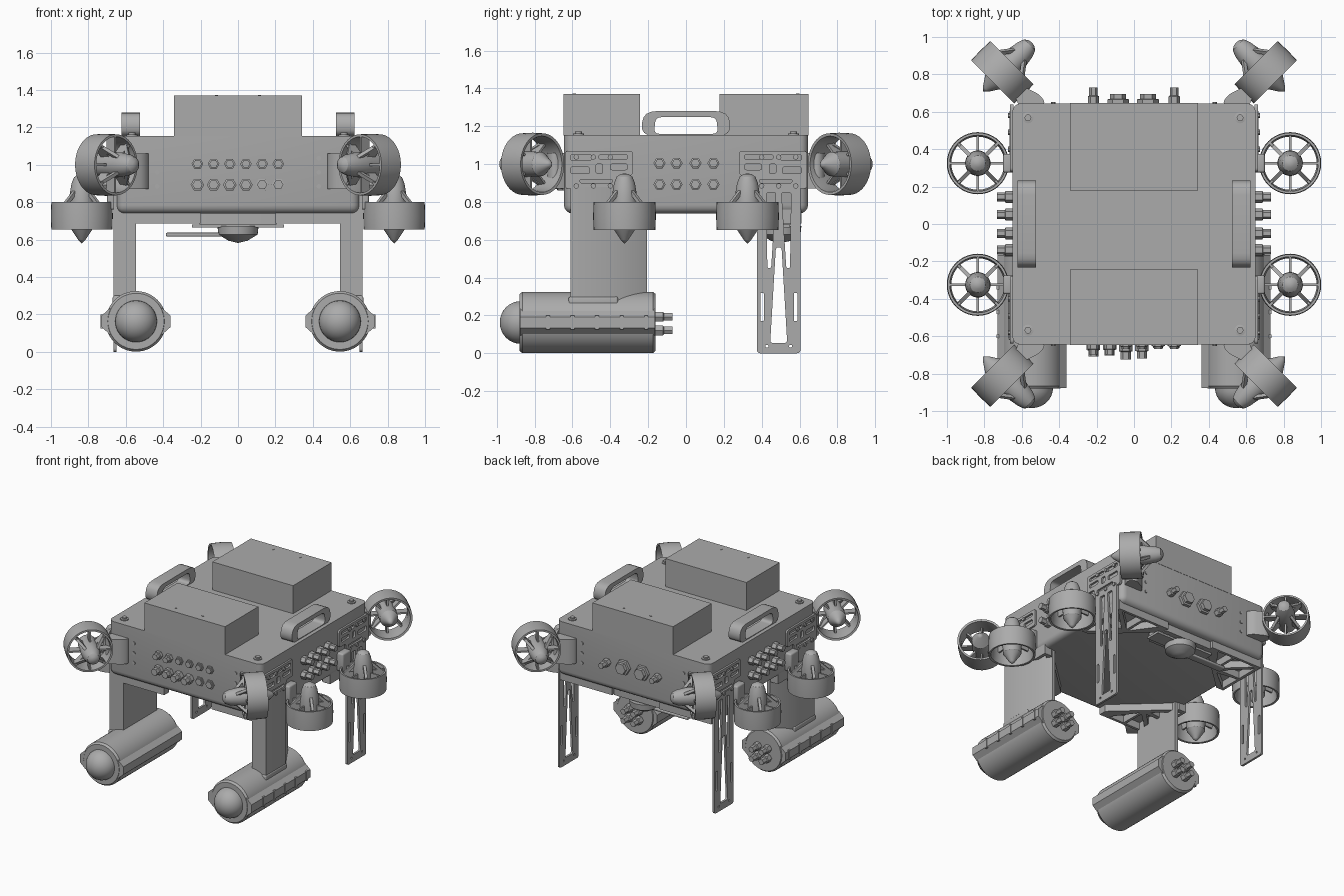
import bpy, bmesh, math
from mathutils import Matrix, Vector

if "Cube" in bpy.data.objects:
    bpy.data.objects.remove(bpy.data.objects["Cube"])

grey = bpy.data.materials.new("light_grey")
grey.use_nodes = True
GREY = (0.41, 0.41, 0.41, 1)
grey.diffuse_color = GREY
grey.node_tree.nodes["Principled BSDF"].inputs["Base Color"].default_value = GREY


def add(name, bm, mirror="", matrix=None):
    """Create the object, plus copies mirrored over the given axes."""
    if matrix:
        bm.transform(matrix)
    bmesh.ops.recalc_face_normals(bm, faces=bm.faces)
    for sx in (1, -1) if "x" in mirror else (1,):
        for sy in (1, -1) if "y" in mirror else (1,):
            part = bm.copy()
            part.transform(Matrix.Diagonal((sx, sy, 1, 1)))
            if sx * sy < 0:
                bmesh.ops.reverse_faces(part, faces=part.faces)
            label = name
            if "y" in mirror:
                label += "_back" if sy > 0 else "_front"
            if "x" in mirror:
                label += "_left" if sx > 0 else "_right"
            mesh = bpy.data.meshes.new(label)
            part.to_mesh(mesh)
            part.free()
            mesh.materials.append(grey)
            mesh.shade_smooth()
            mesh.set_sharp_from_angle(angle=math.radians(32))
            bpy.context.collection.objects.link(bpy.data.objects.new(label, mesh))
    bm.free()


def box(name, lo, hi, mirror="", bevel=0.0):
    lo, hi = Vector(lo), Vector(hi)
    bm = bmesh.new()
    size = hi - lo
    bmesh.ops.create_cube(bm, size=1, matrix=Matrix.Translation((lo + hi) / 2) @ Matrix.Diagonal((*size, 1)))
    if bevel:
        bmesh.ops.bevel(bm, geom=bm.edges[:], offset=bevel, segments=3, profile=0.5, affect="EDGES")
    add(name, bm, mirror)


def aim(pos, direction):
    return Matrix.Translation(pos) @ Vector(direction).to_track_quat("Z", "Y").to_matrix().to_4x4()


def lathe(name, profile, pos, direction=(0, 0, 1), mirror="", steps=32):
    """Revolve (radius, height) points about an axis."""
    bm = bmesh.new()
    verts = [bm.verts.new((r, 0, h)) for r, h in profile]
    edges = [bm.edges.new(p) for p in zip(verts, verts[1:])]
    bmesh.ops.spin(bm, geom=verts + edges, cent=(0, 0, 0), axis=(0, 0, 1), angle=math.tau, steps=steps)
    bmesh.ops.remove_doubles(bm, verts=bm.verts, dist=1e-5)
    add(name, bm, mirror, aim(pos, direction))


def rounded(points, r):
    """Round every corner of a closed outline."""
    out = []
    for i, p in enumerate(points):
        p, a, b = Vector(p), Vector(points[i - 1]), Vector(points[(i + 1) % len(points)])
        a = p + (a - p).normalized() * min(r, (a - p).length * 0.45)
        b = p + (b - p).normalized() * min(r, (b - p).length * 0.45)
        for k in range(5):
            t = k / 4
            out.append(a * (1 - t) ** 2 + p * 2 * t * (1 - t) + b * t * t)
    return out


def rect(a0, b0, a1, b1, r=0.01):
    return rounded([(a0, b0), (a1, b0), (a1, b1), (a0, b1)], r)


PLANES = {"xy": ((1, 0, 0), (0, 1, 0), (0, 0, 1)),
          "yz": ((0, 0, 1), (1, 0, 0), (0, 1, 0)),
          "xz": ((1, 0, 0), (0, 0, 1), (0, 1, 0))}


def plate(name, loops, start, end, plane, mirror="", matrix=None):
    """Extrude an outline with holes from start to end across a plane."""
    bm = bmesh.new()
    for loop in loops:
        verts = [bm.verts.new((p[0], p[1], start)) for p in loop]
        for i, v in enumerate(verts):
            bm.edges.new((verts[i - 1], v))
    bmesh.ops.triangle_fill(bm, edges=bm.edges[:], use_beauty=True)
    new = bmesh.ops.extrude_face_region(bm, geom=bm.faces[:], use_keep_orig=True)["geom"]
    for v in new:
        if isinstance(v, bmesh.types.BMVert):
            v.co.z = end
    turn = Matrix(PLANES[plane]).to_4x4()
    add(name, bm, mirror, matrix @ turn if matrix else turn)


def thruster(name, pos, direction):
    lathe(name + "_duct", [(0.148, -0.07), (0.163, -0.072), (0.166, 0), (0.163, 0.075), (0.15, 0.075),
                           (0.142, 0), (0.148, -0.07)], pos, direction, "xy", 40)
    lathe(name + "_hub", [(0, -0.145), (0.02, -0.125), (0.055, -0.072), (0.064, -0.06), (0.068, 0.05),
                          (0.066, 0.11), (0.055, 0.175), (0.042, 0.208), (0.022, 0.222), (0, 0.226)],
          pos, direction, "xy")
    # Radial vanes and sloping rear fins
    bm = bmesh.new()
    for k in range(8):
        turn = Matrix.Rotation(k * math.tau / 8, 4, "Z")
        bmesh.ops.create_cube(bm, size=1, matrix=turn @ Matrix.Translation((0.105, 0, 0.04))
                              @ Matrix.Diagonal((0.095, 0.012, 0.06, 1)))
        if k % 2:
            fin = Matrix.Translation((0.095, 0, 0.09)) @ Matrix.Rotation(0.75, 4, "Y")
            bmesh.ops.create_cube(bm, size=1, matrix=turn @ fin @ Matrix.Diagonal((0.13, 0.02, 0.02, 1)))
    add(name + "_vanes", bm, "xy", aim(pos, direction))


def connector(name, pos, direction, r, length, mirror=""):
    lathe(name, [(0, 0), (r, 0), (r, length * 0.45), (r * 0.75, length * 0.5), (r * 0.75, length), (0, length)],
          pos, direction, mirror, 6)


# Hull: rounded corners, with a softened lower edge
bm = bmesh.new()
bmesh.ops.create_cube(bm, size=1, matrix=Matrix.Translation((0, 0, 0.947)) @ Matrix.Diagonal((1.3, 1.29, 0.416, 1)))
low = [e for e in bm.edges if min(v.co.z for v in e.verts) < 0.8]
bmesh.ops.bevel(bm, geom=low, offset=0.045, segments=4, profile=0.5, affect="EDGES")
add("hull", bm)
box("top_box_front", (-0.343, -0.647, 1.15), (0.343, -0.243, 1.37))
box("top_box_back", (-0.343, 0.178, 1.15), (0.343, 0.647, 1.37))

# Carry handles
arch = rounded([(-0.24, 1.15), (-0.225, 1.28), (0.225, 1.28), (0.24, 1.15)], 0.07)
gap = rounded([(-0.17, 1.16), (-0.16, 1.248), (0.16, 1.248), (0.17, 1.16)], 0.03)
plate("handle", [arch, gap], 0.525, 0.622, "yz", "x")

# Bolts on the lid and small screws on the ends
lathe("lid_bolt", [(0.03, 0), (0.03, 0.008), (0.018, 0.01), (0.018, 0.02), (0, 0.02)],
      (0.567, 0.568, 1.153), mirror="xy", steps=16)
lathe("box_screw", [(0.009, 0), (0.009, 0.004), (0, 0.004)], (0.115, 0.59, 1.369), mirror="xy", steps=10)
for z in (0.885, 0.96, 1.035):
    lathe("end_screw", [(0.012, 0), (0.012, 0.008), (0, 0.008)], (0.432, 0.643, z), (0, 1, 0), "xy", 10)

# Thrusters and their mounts
thruster("vertical_thruster", (0.835, 0.325, 0.725), (0, 0, 1))
thruster("corner_thruster", (0.705, 0.81, 1.0), (-1, 1, 0))
box("vertical_mount", (0.64, 0.275, 0.76), (0.70, 0.375, 0.90), "xy", 0.012)
mount = rounded([(0.47, 0.64), (0.60, 0.60), (0.645, 0.70), (0.60, 0.74), (0.50, 0.69)], 0.03)
plate("corner_mount", [mount], 0.87, 1.06, "xy", "xy")

# Connectors on the front, back and sides
for i in range(6):
    x = -0.217 + i * 0.0865
    connector("front_upper_connector", (x, -0.644, 1.005), (0, -1, 0), 0.031, 0.025 if i > 1 else 0.055)
    connector("front_lower_connector", (x, -0.644, 0.893), (0, -1, 0), 0.036, (0.065, 0.06, 0.08, 0.075, 0.02, 0.02)[i])
for x, r, length in ((-0.217, 0.03, 0.085), (-0.085, 0.058, 0.05), (0.075, 0.058, 0.05), (0.215, 0.03, 0.085)):
    connector("back_connector", (x, 0.644, 0.95), (0, 1, 0), r, length)
for y in (-0.14, -0.05, 0.05, 0.145):
    for z in (1.005, 0.893):
        connector("side_connector", (0.648, y, z), (1, 0, 0), 0.032, 0.085, "x")

# Slotted side plates
holes = [rect(0.31, 0.97, 0.40, 1.0), rect(0.31, 1.025, 0.46, 1.05), rect(0.44, 0.95, 0.475, 1.0),
         rect(0.5, 1.02, 0.61, 1.05), rect(0.51, 0.95, 0.61, 0.985), rect(0.39, 0.9, 0.56, 0.92)]
side = rounded([(0.28, 0.94), (0.28, 1.07), (0.64, 1.07), (0.64, 0.87), (0.37, 0.87), (0.36, 0.94)], 0.02)
plate("side_plate", [side] + holes, 0.645, 0.664, "yz", "xy")
for y in (0.4, 0.49, 0.58):
    for z in (0.885, 1.037):
        lathe("side_bolt", [(0.014, 0), (0.014, 0.012), (0, 0.012)], (0.662, y, z), (1, 0, 0), "xy", 10)

# Back legs: thin plates with tapering cutouts
cuts = [rounded([(0.445, 0.055), (0.535, 0.055), (0.505, 0.56), (0.475, 0.56)], 0.015),
        rounded([(0.425, 0.85), (0.475, 0.85), (0.45, 0.45), (0.43, 0.45)], 0.012),
        rounded([(0.505, 0.85), (0.555, 0.85), (0.55, 0.45), (0.53, 0.45)], 0.012),
        rect(0.393, 0.17, 0.412, 0.32, 0.008), rect(0.57, 0.17, 0.589, 0.32, 0.008),
        rect(0.42, 0.03, 0.435, 0.045, 0.006), rect(0.545, 0.03, 0.56, 0.045, 0.006)]
plate("back_leg", [rect(0.375, 0, 0.605, 0.89, 0.02)] + cuts, 0.65, 0.666, "yz", "x")

# Lower pods with domes, rails and rear plugs
POD = Vector((0.545, 0, 0.163))
lathe("pod", [(0, -0.88), (0.15, -0.88), (0.162, -0.865), (0.162, -0.175), (0.15, -0.16), (0, -0.16)],
      POD, (0, 1, 0), "x", 48)
dome = [(0.112 * math.cos(k * math.pi / 16), -0.876 - 0.108 * math.sin(k * math.pi / 16)) for k in range(9)]
lathe("pod_dome", dome, POD, (0, 1, 0), "x", 40)
rail = [(-0.185, -0.03), (-0.185, 0.03), (-0.14, 0.07), (0.14, 0.07),
        (0.185, 0.03), (0.185, -0.03), (0.14, -0.07), (-0.14, -0.07)]
plate("pod_rail", [rail], -0.878, -0.165, "xz", "x", Matrix.Translation(POD))
for k in range(5):
    box("rail_clip", (0.69, -0.74 + k * 0.13, 0.125), (0.735, -0.72 + k * 0.13, 0.2), "x")
for dx in (-0.042, 0.042):
    for dz in (-0.042, 0.03):
        connector("pod_plug", POD + Vector((dx, -0.162, dz)), (0, 1, 0), 0.03, 0.09, "x")

# Pod struts, with a foot saddle
strut = [(0.545, -0.61), (0.665, -0.61), (0.665, -0.375), (0.57, -0.205), (0.545, -0.205)]
plate("pod_strut", [strut], 0.2, 0.88, "xy", "x")
box("strut_saddle", (0.53, -0.62, 0.24), (0.67, -0.36, 0.30), "x", 0.01)

# Triangular ribbed brackets below each hull corner
tri = [(0.2, 0.61), (0.642, 0.61), (0.642, 0.2), (0.58, 0.2), (0.2, 0.55)]
rib_gaps = [[(0.27, 0.59), (0.40, 0.59), (0.40, 0.41)],
            [(0.42, 0.59), (0.60, 0.59), (0.42, 0.42)],
            [(0.62, 0.57), (0.62, 0.40), (0.45, 0.40)],
            [(0.62, 0.38), (0.62, 0.22), (0.45, 0.36)]]
plate("corner_bracket", [tri] + rib_gaps, 0.685, 0.76, "xy", "xy")

# Sensor mount between the back brackets
truss = [[(x, 0.42), (x + 0.08, 0.42), (x + 0.04, 0.57)] for x in (-0.19, -0.09, 0.01, 0.11)]
plate("sensor_truss", [rect(-0.205, 0.4, 0.205, 0.59)] + truss, 0.68, 0.745, "xy")
box("sensor_plate", (-0.245, 0.44, 0.665), (0.245, 0.55, 0.682))
lathe("sensor_cone", [(0, -0.09), (0.05, -0.078), (0.105, -0.045), (0.11, 0), (0, 0)], (0, 0.5, 0.672))
box("sensor_arm", (-0.385, 0.47, 0.617), (-0.08, 0.53, 0.637), bevel=0.006)
